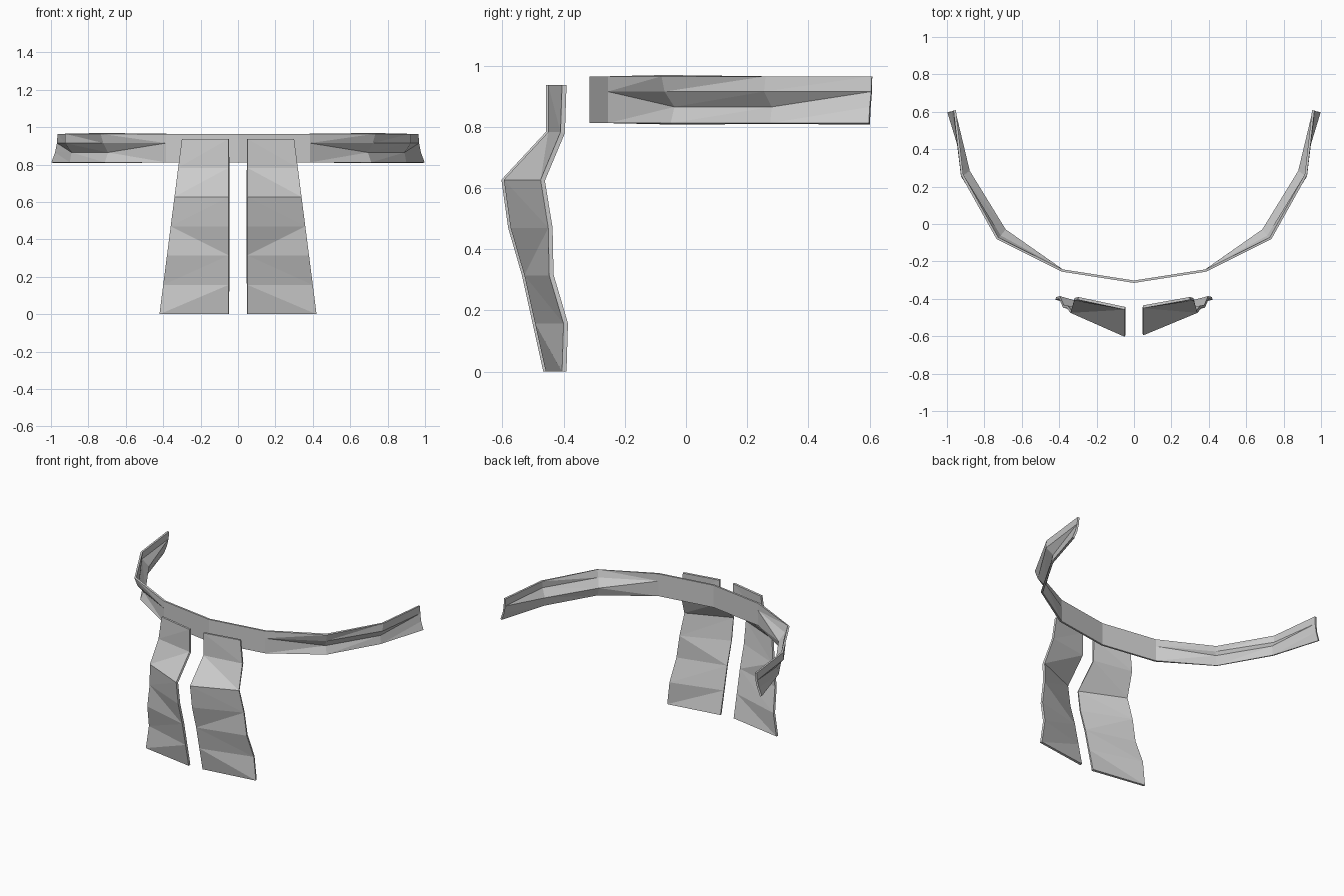
import bpy
import bmesh

if "Cube" in bpy.data.objects:
    bpy.data.objects.remove(bpy.data.objects["Cube"])

cloth = bpy.data.materials.new("grey cloth")
cloth.diffuse_color = (0.6, 0.6, 0.6, 1)
cloth.use_nodes = True
cloth.node_tree.nodes["Principled BSDF"].inputs["Base Color"].default_value = cloth.diffuse_color


def sheet(name, columns, flip, thickness):
    """Thicken a grid of points; flip(col, row) picks the fold diagonal of a cell."""
    bm = bmesh.new()
    v = [[bm.verts.new(p) for p in col] for col in columns]
    for c in range(len(v) - 1):
        for r in range(len(v[0]) - 1):
            a, b, d, e = v[c][r], v[c + 1][r], v[c + 1][r + 1], v[c][r + 1]
            if flip(c, r):
                bm.faces.new((a, b, e))
                bm.faces.new((b, d, e))
            else:
                bm.faces.new((a, b, d))
                bm.faces.new((a, d, e))
    mesh = bpy.data.meshes.new(name)
    bm.to_mesh(mesh)
    bm.free()
    mesh.materials.append(cloth)
    ob = bpy.data.objects.new(name, mesh)
    bpy.context.collection.objects.link(ob)
    mod = ob.modifiers.new("thickness", "SOLIDIFY")
    mod.thickness = thickness
    mod.offset = -1
    return ob


# Hanging front flaps: wavy inner and outer edges, bottom to top
heights = [0.0, 0.157, 0.315, 0.47, 0.627, 0.783, 0.937]
inner_y = [-0.46, -0.495, -0.53, -0.575, -0.597, -0.452, -0.452]
outer_y = [-0.405, -0.40, -0.447, -0.45, -0.475, -0.41, -0.405]
for name, side in (("right_flap", 1), ("left_flap", -1)):
    shift = -0.006 if side < 0 else 0.002
    inner = [(side * 0.05, y + shift, z) for y, z in zip(inner_y, heights)]
    outer = [(side * (0.42 - 0.128 * z), y, z) for y, z in zip(outer_y, heights)]
    if side > 0:
        sheet(name, [inner, outer], lambda c, r: r != 2, 0.015)
    else:
        sheet(name, [outer, inner], lambda c, r: r == 2, 0.015)

# Curved belt: half outline from the middle to the tip, rows bottom to top
rows = [0.812, 0.865, 0.915, 0.965]
half = [
    [(0.0, -0.315)] * 4,
    [(0.385, -0.255)] * 4,
    [(0.712, -0.05), (0.695, -0.038), (0.72, -0.07), (0.735, -0.08)],
    [(0.90, 0.275), (0.89, 0.28), (0.925, 0.255), (0.925, 0.26)],
    [(0.998, 0.597), (0.978, 0.60), (0.968, 0.605), (0.965, 0.607)],
]
right = [[(x, y, z) for (x, y), z in zip(col, rows)] for col in half]
left = [[(-x, y, z) for x, y, z in col] for col in right[:0:-1]]


def belt_fold(c, r):
    k = c - 4 if c >= 4 else 3 - c
    falling = k == 1 and r == 1
    return falling if c >= 4 else not falling


sheet("belt", left + right, belt_fold, 0.013)
